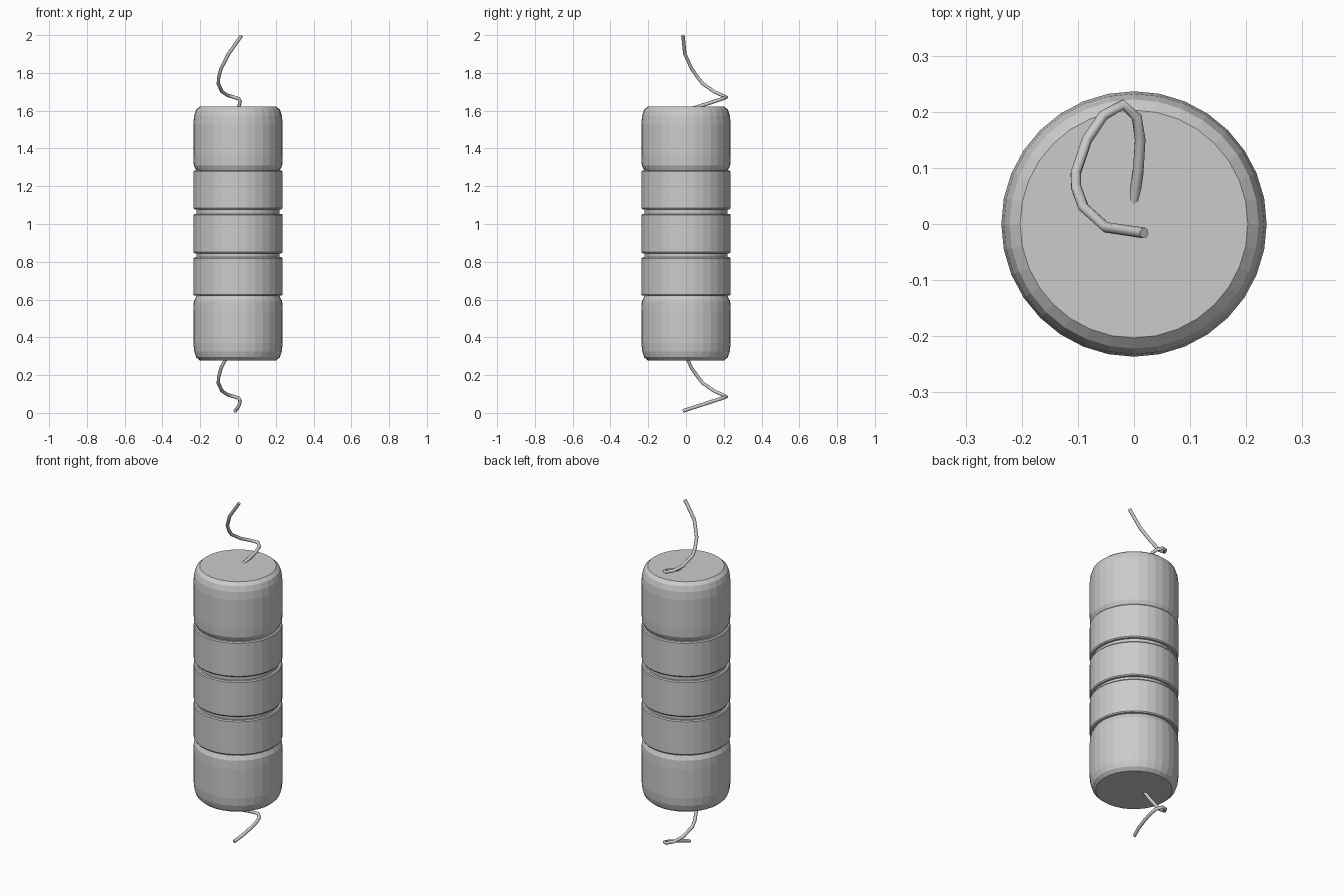
import bpy, bmesh, math

if "Cube" in bpy.data.objects:
    bpy.data.objects.remove(bpy.data.objects["Cube"])

SIDES = 32


def lathe(name, profile):
    """Closed solid of revolution from (radius, z) points, bottom to top."""
    bm = bmesh.new()
    rings = []
    for r, z in profile:
        rings.append([bm.verts.new((r * math.cos(2 * math.pi * i / SIDES),
                                    r * math.sin(2 * math.pi * i / SIDES), z))
                      for i in range(SIDES)])
    for a, b in zip(rings, rings[1:]):
        for i in range(SIDES):
            j = (i + 1) % SIDES
            bm.faces.new((a[i], a[j], b[j], b[i]))
    bm.faces.new(rings[0][::-1])
    bm.faces.new(rings[-1])
    mesh = bpy.data.meshes.new(name)
    bm.to_mesh(mesh)
    bm.free()
    obj = bpy.data.objects.new(name, mesh)
    bpy.context.collection.objects.link(obj)
    return obj


# Rounded end caps, mirrored about the middle of the body
MID = 0.95
cap = [(0.222, 1.285), (0.234, 1.31), (0.2365, 1.36), (0.2365, 1.53),
       (0.232, 1.575), (0.222, 1.605), (0.203, 1.622)]
lathe("top_cap", cap)
lathe("bottom_cap", [(r, 2 * MID - z) for r, z in reversed(cap)])

# Three bands with slim softened edges
for name, z0, z1 in (("lower_band", 0.621, 0.824),
                     ("middle_band", 0.845, 1.054),
                     ("upper_band", 1.078, 1.283)):
    lathe(name, [(0.231, z0), (0.2355, z0 + 0.006),
                 (0.2355, z1 - 0.006), (0.231, z1)])

# Recessed core showing in the grooves
lathe("core", [(0.219, 0.55), (0.219, 1.35)])

# Twisted wire, the same piece at both ends
path = [(-0.015, -0.015, 0.01), (0.0, 0.04, 0.029), (0.008, 0.10, 0.048),
        (0.011, 0.15, 0.064), (0.005, 0.19, 0.077), (-0.02, 0.213, 0.086),
        (-0.055, 0.193, 0.096), (-0.084, 0.15, 0.115), (-0.104, 0.09, 0.157),
        (-0.103, 0.065, 0.187), (-0.09, 0.03, 0.237), (-0.05, -0.006, 0.315),
        (0.018, -0.016, 0.412)]
for name, dz in (("bottom_wire", 0.0), ("top_wire", 1.585)):
    curve = bpy.data.curves.new(name, 'CURVE')
    curve.dimensions = '3D'
    curve.bevel_depth = 0.0095
    curve.bevel_resolution = 2
    curve.use_fill_caps = True
    spline = curve.splines.new('POLY')
    spline.points.add(len(path) - 1)
    for p, (x, y, z) in zip(spline.points, path):
        p.co = (x, y, z + dz, 1)
    wire = bpy.data.objects.new(name, curve)
    bpy.context.collection.objects.link(wire)
